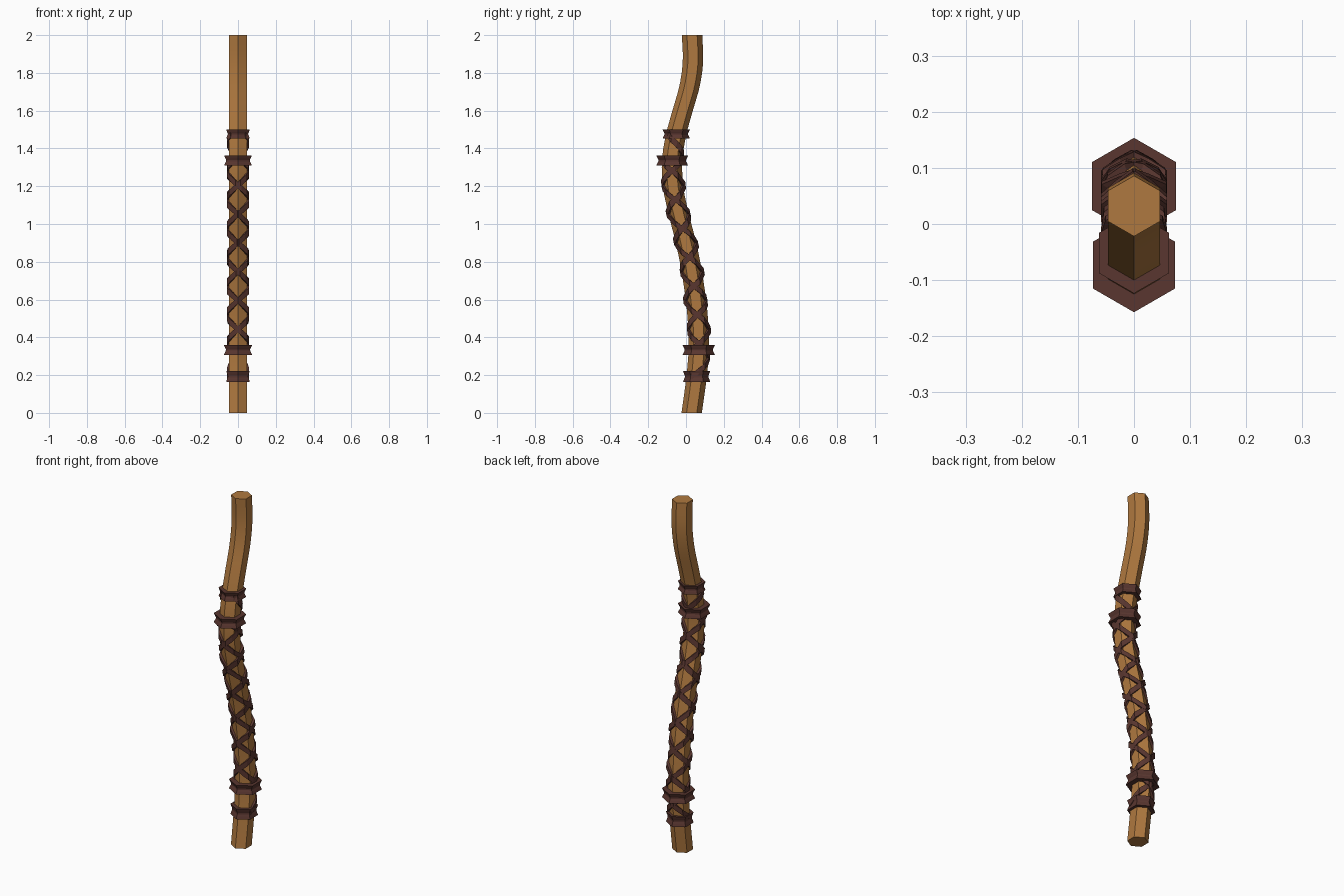
import bpy, bmesh
from math import sin, cos, pi, floor

cube = bpy.data.objects.get("Cube")
if cube:
    bpy.data.objects.remove(cube, do_unlink=True)


def material(name, rgb):
    m = bpy.data.materials.new(name)
    m.use_nodes = True
    m.diffuse_color = (*rgb, 1)
    m.node_tree.nodes["Principled BSDF"].inputs["Base Color"].default_value = (*rgb, 1)
    return m


WOOD = material("warm wood", (0.43, 0.19, 0.05))
LEATHER = material("dark leather", (0.10, 0.037, 0.029))

# Centre line of the bent shaft: (height, y)
PATH = [(0, 0.03), (0.2, 0.057), (0.36, 0.068), (0.55, 0.058), (0.75, 0.03),
        (0.9, 0.0), (1.05, -0.038), (1.2, -0.069), (1.34, -0.073), (1.47, -0.053),
        (1.6, -0.018), (1.73, 0.019), (1.86, 0.037), (2, 0.032)]


def centre(z):
    """Smooth y offset of the shaft at height z."""
    i = 0
    while i < len(PATH) - 2 and z > PATH[i + 1][0]:
        i += 1

    def slope(k):
        a, b = PATH[max(k - 1, 0)], PATH[min(k + 1, len(PATH) - 1)]
        return (b[1] - a[1]) / (b[0] - a[0])
    (z0, y0), (z1, y1) = PATH[i], PATH[i + 1]
    d = z1 - z0
    t = (z - z0) / d
    h = t * t * (3 - 2 * t)
    return (y0 * (1 - h) + y1 * h + d * slope(i) * t * (1 - t) ** 2
            - d * slope(i + 1) * t * t * (1 - t))


def hex_point(turn, r):
    """Point on a hexagon outline; turn counts sixths from the front corner."""
    k = floor(turn)
    f = turn - k
    a, b = k * pi / 3, (k + 1) * pi / 3
    x = sin(a) * (1 - f) + sin(b) * f
    y = -cos(a) * (1 - f) - cos(b) * f
    return x * r, y * r


def skin(name, rings, mat, smooth=False):
    """Joins equal rings of points into a capped tube."""
    bm = bmesh.new()
    loops = [[bm.verts.new(p) for p in ring] for ring in rings]
    n = len(loops[0])
    for a, b in zip(loops, loops[1:]):
        for i in range(n):
            j = (i + 1) % n
            bm.faces.new((a[i], a[j], b[j], b[i]))
    bm.faces.new(loops[0][::-1])
    bm.faces.new(loops[-1])
    bmesh.ops.recalc_face_normals(bm, faces=bm.faces)
    mesh = bpy.data.meshes.new(name)
    bm.to_mesh(mesh)
    bm.free()
    mesh.materials.append(mat)
    ob = bpy.data.objects.new(name, mesh)
    bpy.context.collection.objects.link(ob)
    if smooth:
        bpy.ops.object.select_all(action="DESELECT")
        ob.select_set(True)
        bpy.context.view_layer.objects.active = ob
        bpy.ops.object.shade_smooth_by_angle(angle=pi / 6)


def hex_ring(r, z, y):
    points = [hex_point(k, r) for k in range(6)]
    return [(px, py + y, z) for px, py in points]


# Wooden shaft
R = 0.054
STEPS = 40
skin("shaft", [hex_ring(R, 2 * i / STEPS, centre(2 * i / STEPS))
               for i in range(STEPS + 1)], WOOD, smooth=True)

# Grooved leather bands
for name, z, r, h in (("bottom_band", 0.193, 0.072, 0.029),
                      ("lower_wide_band", 0.333, 0.086, 0.026),
                      ("upper_wide_band", 1.336, 0.084, 0.026),
                      ("top_band", 1.476, 0.072, 0.024)):
    profile = [(r, -1), (r * 0.93, -0.5), (r * 0.87, -0.15),
               (r * 0.87, 0.15), (r * 0.93, 0.5), (r, 1)]
    skin(name, [hex_ring(pr, z + pz * h, centre(z)) for pr, pz in profile], LEATHER)

# Crossing leather straps: two per direction, half a turn apart
PITCH = 0.305
HALF = 0.017
for label, phase, low, high in (("first", 0, 0.335, 1.475), ("second", 3, 0.195, 1.335)):
    for side, sign in (("left", 1), ("right", -1)):
        rings = []
        count = int((high - low) / PITCH * 12)
        for i in range(count + 1):
            z = high - (high - low) * i / count
            turn = phase + (1.51 - z) / PITCH * 6
            ring = []
            for r, dz in ((0.05, -HALF), (0.068, -HALF), (0.068, HALF), (0.05, HALF)):
                x, y = hex_point(turn, r)
                ring.append((sign * x, y + centre(z + dz), z + dz))
            rings.append(ring)
        skin(f"{label}_{side}_strap", rings, LEATHER)
